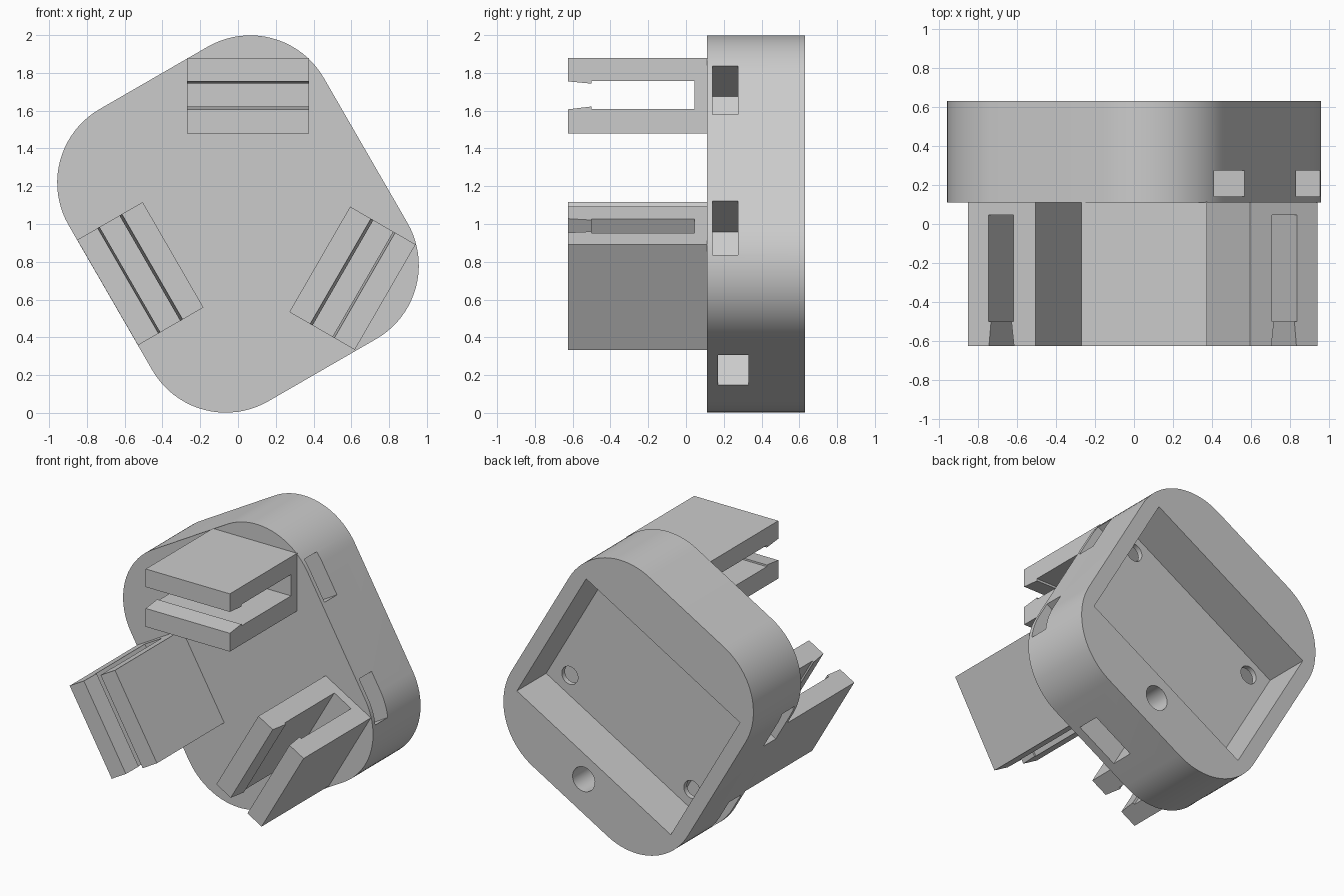
import bpy, bmesh
from math import radians, sin, cos, pi
from mathutils import Vector, Matrix

cube = bpy.data.objects.get("Cube")
if cube:
    bpy.data.objects.remove(cube, do_unlink=True)

grey = bpy.data.materials.new("plain grey")
grey.use_nodes = True
grey.diffuse_color = (0.6, 0.6, 0.6, 1)
grey.node_tree.nodes["Principled BSDF"].inputs["Base Color"].default_value = (0.6, 0.6, 0.6, 1)


def frame(x, z, degrees):
    """Local x, z plane turned about the y axis and moved to x, z."""
    return Matrix.Translation((x, 0, z)) @ Matrix.Rotation(-radians(degrees), 4, "Y")


def prism(name, points, sweep, matrix):
    """Solid made by sweeping a flat outline along a vector."""
    bm = bmesh.new()
    face = bm.faces.new([bm.verts.new(p) for p in points])
    new = bmesh.ops.extrude_face_region(bm, geom=[face])["geom"]
    moved = [v for v in new if isinstance(v, bmesh.types.BMVert)]
    bmesh.ops.translate(bm, verts=moved, vec=Vector(sweep))
    bmesh.ops.recalc_face_normals(bm, faces=bm.faces)
    bm.transform(matrix)
    mesh = bpy.data.meshes.new(name)
    bm.to_mesh(mesh)
    bm.free()
    mesh.materials.append(grey)
    obj = bpy.data.objects.new(name, mesh)
    bpy.context.collection.objects.link(obj)
    return obj


def rounded_rect(a, b, r, steps=20):
    pts = []
    for k, (sx, sz) in enumerate([(1, 1), (-1, 1), (-1, -1), (1, -1)]):
        for i in range(steps + 1):
            t = (k + i / steps) * pi / 2
            pts.append((sx * (a - r) + r * cos(t), sz * (b - r) + r * sin(t)))
    return pts


def box_outline(u0, u1, v0, v1):
    return [(u0, v0), (u1, v0), (u1, v1), (u0, v1)]


def circle(u, v, r, steps=32):
    return [(u + r * cos(2 * pi * i / steps), v + r * sin(2 * pi * i / steps))
            for i in range(steps)]


def slab(name, outline, y0, y1, matrix):
    return prism(name, [(u, y0, v) for u, v in outline], (0, y1 - y0, 0), matrix)


def cut(target, outline, y0, y1):
    """Subtract a prism from the housing and drop the cutter."""
    cutter = slab("cutter", outline, y0, y1, tilt)
    cutter.hide_render = True
    mod = target.modifiers.new("cut", "BOOLEAN")
    mod.operation = "DIFFERENCE"
    mod.solver = "EXACT"
    mod.object = cutter
    bpy.context.view_layer.objects.active = target
    bpy.ops.object.modifier_apply(modifier=mod.name)
    bpy.data.objects.remove(cutter, do_unlink=True)


# Housing: tilted rounded block
FRONT, BACK, FLOOR = 0.11, 0.63, 0.31
tilt = frame(0, 1, 30)
housing = slab("housing", rounded_rect(0.78, 0.893, 0.45), FRONT, BACK, tilt)

# Pocket open to the back
cut(housing, box_outline(-0.68, 0.68, -0.53, 0.53), FLOOR, BACK + 0.1)

# Side slots, with a screw hole from the pocket floor into each
for side in (-1, 1):
    for v0, v1, hole in ((0.22, 0.52, 0.42), (-0.62, -0.31, -0.41)):
        cut(housing, box_outline(*sorted((side * 0.45, side * 0.9)), v0, v1), 0.14, 0.275)
        cut(housing, circle(side * 0.54, hole, 0.062), 0.2, FLOOR + 0.05)

# Lower slot and the round hole behind it
cut(housing, box_outline(-0.16, 0.16, -1, -0.55), 0.17, 0.33)
cut(housing, circle(0, -0.685, 0.085), 0.25, BACK + 0.1)

bpy.ops.object.select_all(action="DESELECT")
housing.select_set(True)
bpy.context.view_layer.objects.active = housing
bpy.ops.object.shade_smooth_by_angle(angle=radians(30))

# Three forked clips with a lipped mouth, as (y, height) profiles
TIP, LIP, END = -0.625, -0.5, 0.045
fork = [(TIP, 0.2), (FRONT + 0.004, 0.2), (FRONT + 0.004, -0.2), (TIP, -0.2),
        (TIP, -0.073), (LIP, -0.058), (LIP, -0.07), (END, -0.07),
        (END, 0.078), (LIP, 0.078), (LIP, 0.063), (TIP, 0.075)]
for name, x, z, turn in (("top_clip", 0.053, 1.68, 0),
                         ("lower_right_clip", -0.517, 0.737, 120),
                         ("lower_left_clip", 0.606, 0.713, -120)):
    prism(name, [(-0.322, y, h) for y, h in fork], (0.644, 0, 0), frame(x, z, turn))
